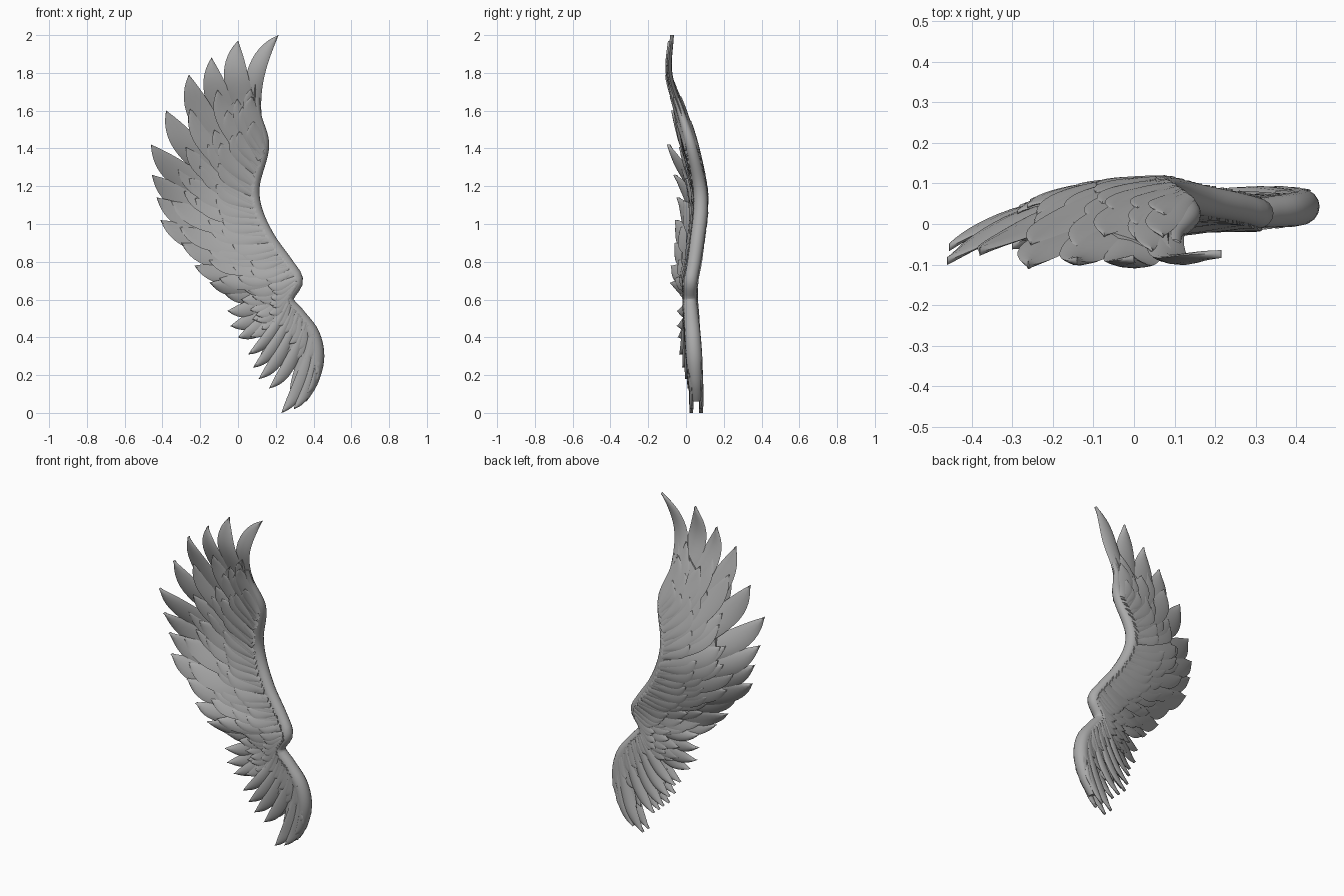
import bpy, bmesh, math, random
from mathutils import Vector

random.seed(4)
if "Cube" in bpy.data.objects:
    bpy.data.objects.remove(bpy.data.objects["Cube"])

grey = bpy.data.materials.new("stone_grey")
grey.use_nodes = True
grey.diffuse_color = (0.4, 0.4, 0.4, 1)
grey.node_tree.nodes["Principled BSDF"].inputs["Base Color"].default_value = (0.4, 0.4, 0.4, 1)

# Leading edge: height, outer x, depth y, bone radius, forward camber
LEAD = [(0.05, 0.35, 0.055, 0.02, 0.4), (0.1, 0.385, 0.055, 0.032, 0.4),
        (0.18, 0.43, 0.05, 0.038, 0.4), (0.3, 0.457, 0.043, 0.043, 0.45),
        (0.42, 0.43, 0.035, 0.042, 0.6), (0.52, 0.355, 0.028, 0.038, 0.7),
        (0.6, 0.295, 0.022, 0.036, 0.7), (0.7, 0.345, 0.025, 0.036, 0.6),
        (0.78, 0.3, 0.04, 0.036, 0.6), (0.92, 0.2, 0.06, 0.038, 0.6),
        (1.07, 0.13, 0.077, 0.038, 0.56), (1.2, 0.115, 0.072, 0.036, 0.54),
        (1.42, 0.165, 0.025, 0.03, 0.38), (1.6, 0.12, -0.03, 0.02, 0.26),
        (1.8, 0.13, -0.09, 0.01, 0.1), (2.0, 0.22, -0.078, 0.006, 0.08)]

# Flight feathers: base height, tip x, tip z
FLIGHT = [(1.4, 0.215, 2.0), (1.36, 0.0, 1.97), (1.3, -0.14, 1.88), (1.22, -0.26, 1.79),
          (1.14, -0.38, 1.6), (1.07, -0.46, 1.42), (1.0, -0.455, 1.26), (0.94, -0.43, 1.14),
          (0.88, -0.41, 1.02), (0.82, -0.3, 0.9), (0.77, -0.23, 0.78), (0.73, -0.15, 0.69),
          (0.7, -0.07, 0.63), (0.67, -0.055, 0.54), (0.64, -0.04, 0.46), (0.61, 0.0, 0.4),
          (0.58, 0.055, 0.31), (0.55, 0.08, 0.24), (0.52, 0.11, 0.18), (0.47, 0.165, 0.13),
          (0.4, 0.23, 0.0), (0.33, 0.295, 0.02), (0.25, 0.36, 0.1)]


def lead(z):
    """Smoothly interpolated leading edge values at a height."""
    z = min(max(z, LEAD[0][0]), LEAD[-1][0])
    i = 0
    while i < len(LEAD) - 2 and LEAD[i + 1][0] < z:
        i += 1
    a, b = LEAD[i], LEAD[i + 1]
    p, n = LEAD[max(i - 1, 0)], LEAD[min(i + 2, len(LEAD) - 1)]
    h = b[0] - a[0]
    t = (z - a[0]) / h
    out = []
    for c in range(1, 5):
        m0 = (b[c] - p[c]) / (b[0] - p[0]) * h
        m1 = (n[c] - a[c]) / (n[0] - a[0]) * h
        out.append((2 * t**3 - 3 * t**2 + 1) * a[c] + (t**3 - 2 * t**2 + t) * m0
                   + (3 * t**2 - 2 * t**3) * b[c] + (t**3 - t**2) * m1)
    return out


def sheet_y(x, z):
    """Depth of the cambered wing surface."""
    edge, y, _, camber = lead(z)
    return y - camber * max(0, edge - x) ** 2.6


def half_thickness(s):
    return 0.029 * (1 - s) ** 1.15 + 0.004


def flight(t):
    """Base, bend point and tip of the feather line at t along the wing."""
    t = min(max(t, 0), len(FLIGHT) - 1.001)
    i = int(t)
    bz, tx, tz = (a + (b - a) * (t - i) for a, b in zip(FLIGHT[i], FLIGHT[i + 1]))
    edge, _, r, _ = lead(bz)
    base, tip = Vector((edge - r, bz)), Vector((tx, tz))
    d = tip - base
    bend = 0.12 + 0.17 * max(0, 1 - t)
    return base, (base + tip) / 2 + Vector((-d.y, d.x)) * bend, tip


def along(line, s):
    b, m, t = line
    return b * (1 - s) ** 2 + m * 2 * s * (1 - s) + t * s * s


def finish(name, bm):
    bmesh.ops.recalc_face_normals(bm, faces=bm.faces)
    mesh = bpy.data.meshes.new(name)
    bm.to_mesh(mesh)
    bm.free()
    mesh.materials.append(grey)
    ob = bpy.data.objects.new(name, mesh)
    bpy.context.collection.objects.link(ob)
    bpy.ops.object.select_all(action="DESELECT")
    ob.select_set(True)
    bpy.context.view_layer.objects.active = ob
    bpy.ops.object.shade_smooth_by_angle(angle=math.radians(50))


def skin(bm, rings):
    """Join closed rings of points into a capped tube."""
    vs = [[bm.verts.new(p) for p in ring] for ring in rings]
    n = len(vs[0])
    for a, b in zip(vs, vs[1:]):
        for k in range(n):
            bm.faces.new((a[k], a[(k + 1) % n], b[(k + 1) % n], b[k]))
    bm.faces.new(vs[0])
    bm.faces.new(vs[-1])


def feather(bm, line, reach, width, offset, thick, tilt):
    """Hooked, round-shouldered blade with a raised shaft, laid on the wing surface."""
    steps, rings = 18, []
    for i in range(steps + 1):
        u = 1 - (1 - i / steps) ** 1.4
        s = u * reach
        c = along(line, s)
        d = (along(line, s + 0.01) - along(line, s - 0.01)).normalized()
        side = Vector((-d.y, d.x))
        c = c + side * width * 1.2 * u**3 * (1 - u)
        shape = (0.5 + 0.5 * math.sin(min(u / 0.6, 1) * math.pi / 2)) \
            * max(0.015, 1 - max(0, (u - 0.5) / 0.5) ** 3.2)
        w = width / 2 * shape
        ring = []
        for k in range(10):
            a = math.tau * k / 10
            q = c + side * w * math.cos(a)
            shaft = 1.4 if k in (2, 3, 7, 8) else 1
            y = sheet_y(q.x, q.y) + offset(s, u) + tilt * w * math.cos(a)
            y += thick * math.sin(a) * shaft * (1 - 0.4 * u)
            ring.append((q.x, y, max(q.y, 0)))
        rings.append(ring)
    skin(bm, rings)


# Leading edge bone
bm = bmesh.new()
path = []
for i in range(71):
    z = 0.07 + 1.6 * i / 70
    x, y, r, _ = lead(z)
    path.append((Vector((x - r, y, z)), r))
rings = []
for i, (c, r) in enumerate(path):
    d = (path[min(i + 1, 70)][0] - path[max(i - 1, 0)][0]).normalized()
    across = Vector((d.z, 0, -d.x)).normalized()
    rings.append([c + across * r * math.cos(math.tau * k / 16)
                  + Vector((0, r * math.sin(math.tau * k / 16), 0)) for k in range(16)])
skin(bm, rings)
finish("leading_edge_bone", bm)

# Fleshy core that tapers toward the feathers
bm = bmesh.new()
rings = []
for i in range(len(FLIGHT) * 4 - 3):
    line = flight(i / 4)
    front, back = [], []
    for j in range(13):
        s = 0.55 * j / 12
        q = along(line, s)
        y, h = sheet_y(q.x, q.y), half_thickness(s)
        front.append((q.x, y - h, q.y))
        back.append((q.x, y + h, q.y))
    rings.append(front + back[::-1])
skin(bm, rings)
finish("wing_core", bm)

# Long flight feathers, doubled where the lower lobe is hollow
bm = bmesh.new()
for i, (_, _, tz) in enumerate(FLIGHT):
    line = flight(i)
    length = (line[2] - line[0]).length
    width = (0.025 + 0.18 * length) * (0.72 if i == 0 or tz < 0.35 else 1)
    for shift in ((-0.026, 0.026) if tz < 0.35 else (0.004 * (-1) ** i,)):
        feather(bm, line, 1, width, lambda s, u, k=shift: k, 0.012, 0.1)
finish("flight_feathers", bm)

# Overlapping covert rows: name, reach, count, width factor, lift
ROWS = [("long", 0.78, 24, 0.14, 0.003), ("middle", 0.58, 28, 0.13, 0.008),
        ("short", 0.37, 32, 0.11, 0.012)]
for side, label in ((-1, "front"), (1, "back")):
    for name, reach, count, wide, lift in ROWS:
        bm = bmesh.new()
        for i in range(count):
            t = (i + 0.5 * random.random()) * (len(FLIGHT) - 1) / count + 0.2
            line = flight(t)
            length = (line[2] - line[0]).length
            size = random.uniform(0.84, 1.1) * (0.8 if t < 1.5 else 1)
            feather(bm, line, reach * size, (0.022 + wide * length) * size,
                    lambda s, u: side * (half_thickness(s) + lift * u),
                    0.006, side * 0.16)
        finish(f"{label}_{name}_coverts", bm)
